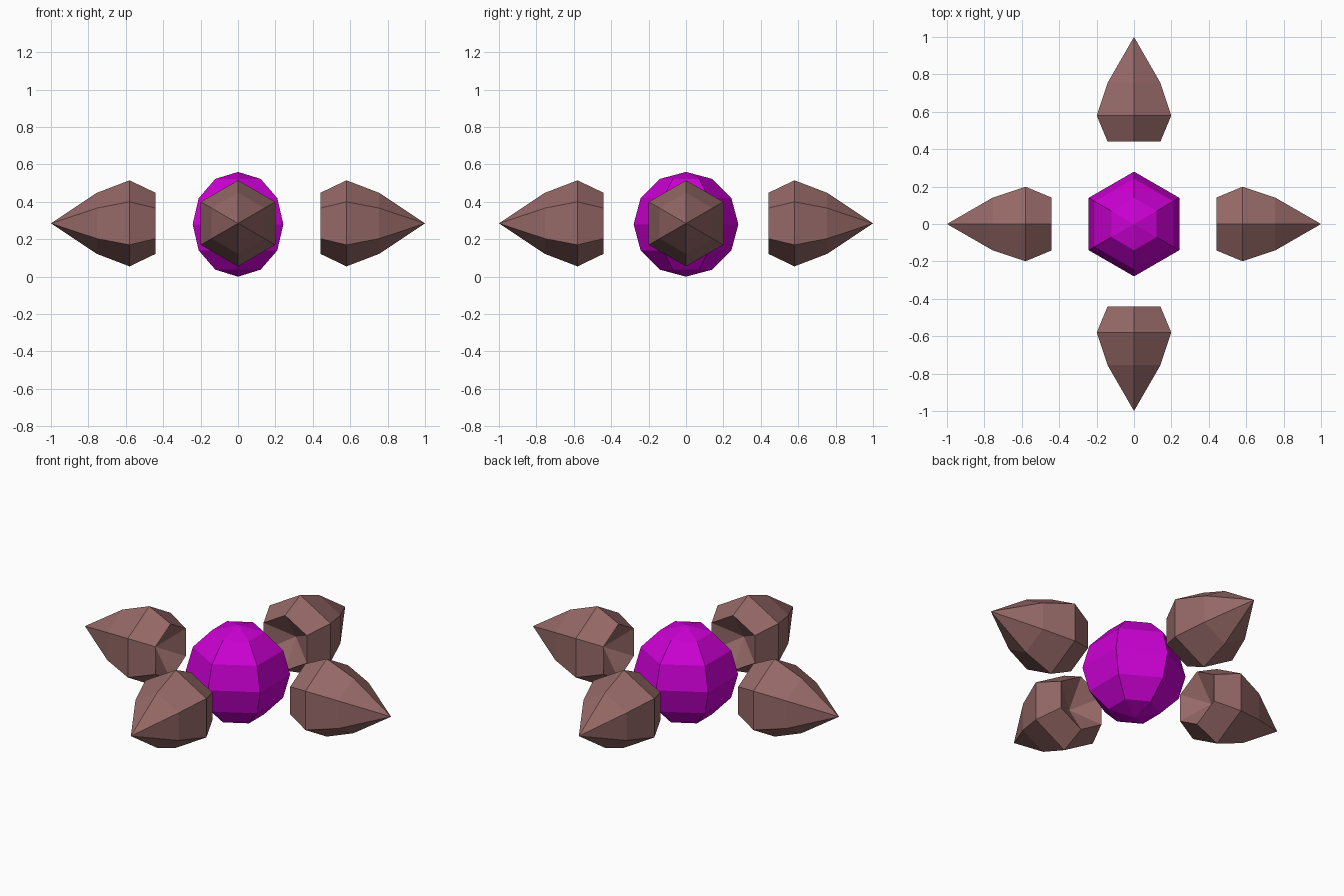
import bpy, bmesh
from math import sin, cos, pi
from mathutils import Matrix

if "Cube" in bpy.data.objects:
    bpy.data.objects.remove(bpy.data.objects["Cube"])


def material(name, color):
    m = bpy.data.materials.new(name)
    m.diffuse_color = color
    m.use_nodes = True
    m.node_tree.nodes["Principled BSDF"].inputs["Base Color"].default_value = m.diffuse_color
    return m


purple = material("purple", (0.60, 0.0, 0.65, 1))
brown = material("brown", (0.30, 0.14, 0.135, 1))

# round core
bpy.ops.mesh.primitive_uv_sphere_add(segments=6, ring_count=6, radius=0.28, location=(0, 0, 0.28))
core = bpy.context.object
core.name = "core"
core.data.materials.append(purple)


# pointed spike along +x or +y: hollowed base pole, three rings, outer tip
def spike(name, turn):
    bm = bmesh.new()
    rings = []
    for d, r in [(0.44, 0.163), (0.58, 0.23), (0.755, 0.163)]:
        rings.append([bm.verts.new((d, r * sin(k * pi / 3), r * cos(k * pi / 3))) for k in range(6)])
    base = bm.verts.new((0.54, 0, 0))
    tip = bm.verts.new((1, 0, 0))
    for k in range(6):
        n = (k + 1) % 6
        for a, b in zip(rings, rings[1:]):
            bm.faces.new((a[k], a[n], b[n], b[k]))
        bm.faces.new((base, rings[0][n], rings[0][k]))
        bm.faces.new((rings[2][k], rings[2][n], tip))
    bmesh.ops.recalc_face_normals(bm, faces=bm.faces)
    bm.transform(Matrix.Translation((0, 0, 0.285)) @ Matrix.Rotation(turn * pi / 2, 4, 'Z'))
    mesh = bpy.data.meshes.new(name)
    bm.to_mesh(mesh)
    bm.free()
    mesh.materials.append(brown)
    bpy.context.collection.objects.link(bpy.data.objects.new(name, mesh))


for i, side in enumerate(["right", "back", "left", "front"]):
    spike(side + "_spike", i)
